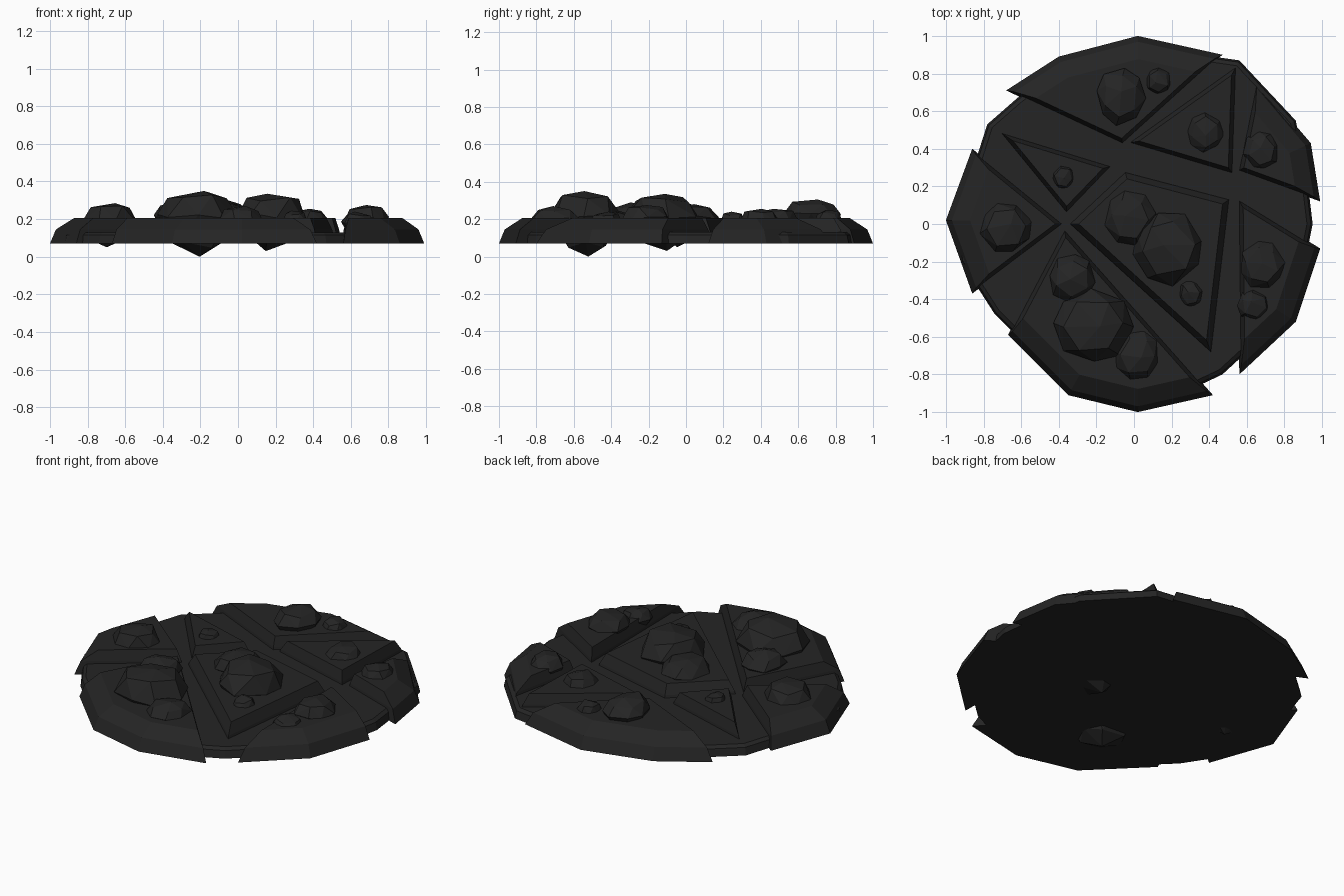
import bpy, bmesh, math, random
from mathutils import Vector

cube = bpy.data.objects.get("Cube")
if cube:
    bpy.data.objects.remove(cube, do_unlink=True)

random.seed(4)
stone = bpy.data.materials.new("dark_stone")
stone.use_nodes = True
colour = (0.018, 0.018, 0.018, 1)
stone.diffuse_color = colour
stone.node_tree.nodes["Principled BSDF"].inputs["Base Color"].default_value = colour

BOTTOM, RIM, TOP = 0.07, 0.145, 0.205


def finish(name, bm):
    bmesh.ops.recalc_face_normals(bm, faces=bm.faces)
    mesh = bpy.data.meshes.new(name)
    bm.to_mesh(mesh)
    bm.free()
    mesh.materials.append(stone)
    obj = bpy.data.objects.new(name, mesh)
    bpy.context.collection.objects.link(obj)
    return obj


def inset(points, offsets):
    """Move every edge of a counter-clockwise outline inward by its own offset."""
    pts = [Vector(p) for p in points]
    lines = []
    for i, p in enumerate(pts):
        d = (pts[(i + 1) % len(pts)] - p).normalized()
        lines.append((p + Vector((-d.y, d.x)) * offsets[i], d))
    result = []
    for i, (q, e) in enumerate(lines):
        p, d = lines[i - 1]
        t = (q - p).cross(e) / d.cross(e)
        result.append(p + d * t)
    return result


def slab(name, points, rings):
    """Stack inset outlines; rings holds (height, offset per edge)."""
    bm = bmesh.new()
    loops = [[bm.verts.new((p.x, p.y, z)) for p in inset(points, offs)]
             for z, offs in rings]
    n = len(points)
    for low, high in zip(loops, loops[1:]):
        for i in range(n):
            j = (i + 1) % n
            bm.faces.new((low[i], low[j], high[j], high[i]))
    bm.faces.new(loops[0][::-1])
    bm.faces.new(loops[-1])
    return finish(name, bm)


def plate(name, points, rim_edges, wall=0.03):
    """Cracked slab: broad bevel on the rim edges, steep walls on the rest."""
    inner = len(points) - rim_edges
    slab(name, points, [
        (BOTTOM, [0] * len(points)),
        (RIM, [0.03] * rim_edges + [wall * 0.4] * inner),
        (TOP, [0.12] * rim_edges + [wall] * inner)])


def rock(name, x, y, rx, ry, top, low=0.09):
    """Faceted boulder: hull of jittered rings between a low and a high point."""
    bm = bmesh.new()
    mid = low + (top - low) * 0.62
    turn = random.uniform(0, math.tau)
    rings = [(0.62, low + (mid - low) * 0.3, 6), (1.0, mid, 8),
             (0.74, mid + (top - mid) * 0.72, 6)]
    for scale, z, count in rings:
        for i in range(count):
            a = turn + math.tau * (i + random.uniform(-0.15, 0.15)) / count
            r = scale * random.uniform(0.94, 1.04)
            bm.verts.new((x + rx * r * math.cos(a), y + ry * r * math.sin(a),
                          z + random.uniform(-0.05, 0.05) * (top - low)))
    for z in (low, top):
        bm.verts.new((x + random.uniform(-0.2, 0.2) * rx,
                      y + random.uniform(-0.2, 0.2) * ry, z))
    hull = bmesh.ops.convex_hull(bm, input=bm.verts)
    loose = [v for v in bm.verts if not v.link_faces]
    bmesh.ops.delete(bm, geom=loose, context="VERTS")
    finish(name, bm)


# Low bed showing in the cracks
bed = [(0.95, 0), (0.92, 0.25), (0.86, 0.55), (0.56, 0.87), (0.42, 0.89), (0, 0.95),
       (-0.38, 0.85), (-0.62, 0.67), (-0.78, 0.53), (-0.95, 0), (-0.92, -0.2),
       (-0.74, -0.48), (-0.35, -0.87), (0, -0.93), (0.3, -0.88), (0.47, -0.8),
       (0.85, -0.45), (0.93, -0.1)]
n = len(bed)
slab("bed", bed, [(BOTTOM, [0] * n), (0.115, [0.01] * n), (0.13, [0.03] * n)])

# Broken plates, rim edges listed first
plate("back_plate", [(0.47, 0.9), (0.02, 1), (-0.4, 0.89), (-0.68, 0.71), (-0.06, 0.42)], 3)
plate("back_left_plate", [(0.55, 0.85), (-0.04, 0.43), (0.53, 0.26)], 0)
plate("left_plate", [(0.99, 0.12), (0.94, 0.43), (0.65, 0.77), (0.55, 0.28)], 2)
plate("front_left_plate", [(0.56, -0.8), (0.86, -0.52), (0.99, -0.13), (0.55, 0.14)], 2)
plate("centre_plate", [(-0.05, 0.29), (-0.36, 0), (0.42, -0.71), (0.52, 0.14)], 0, 0.045)
plate("front_plate", [(-0.67, -0.59), (-0.35, -0.91), (0.02, -1), (0.42, -0.91),
                      (-0.37, -0.02)], 3)
plate("right_plate", [(-0.86, 0.4), (-1, 0.02), (-0.86, -0.37), (-0.37, 0)], 2)
plate("back_right_plate", [(-0.11, 0.31), (-0.73, 0.5), (-0.36, 0.05)], 0)

# Boulders set into the plates
rock("back_boulder", -0.07, 0.68, 0.13, 0.155, 0.305)
rock("back_pebble", 0.13, 0.76, 0.075, 0.08, 0.25)
rock("back_left_rock", 0.38, 0.49, 0.1, 0.11, 0.255)
rock("left_rock", 0.68, 0.39, 0.1, 0.105, 0.255)
rock("front_left_rock", 0.68, -0.22, 0.12, 0.13, 0.275)
rock("front_left_pebble", 0.64, -0.43, 0.09, 0.09, 0.24)
rock("centre_rock", -0.02, 0.03, 0.14, 0.145, 0.28)
rock("centre_boulder", 0.18, -0.13, 0.19, 0.2, 0.335, 0.03)
rock("centre_pebble", 0.3, -0.37, 0.07, 0.08, 0.245)
rock("front_inner_rock", -0.33, -0.29, 0.125, 0.13, 0.29)
rock("front_boulder", -0.22, -0.54, 0.22, 0.2, 0.35, 0.0)
rock("front_rock", 0.02, -0.7, 0.125, 0.135, 0.27)
rock("right_boulder", -0.68, -0.02, 0.145, 0.14, 0.285, 0.05)
rock("back_right_pebble", -0.375, 0.25, 0.065, 0.07, 0.24)
